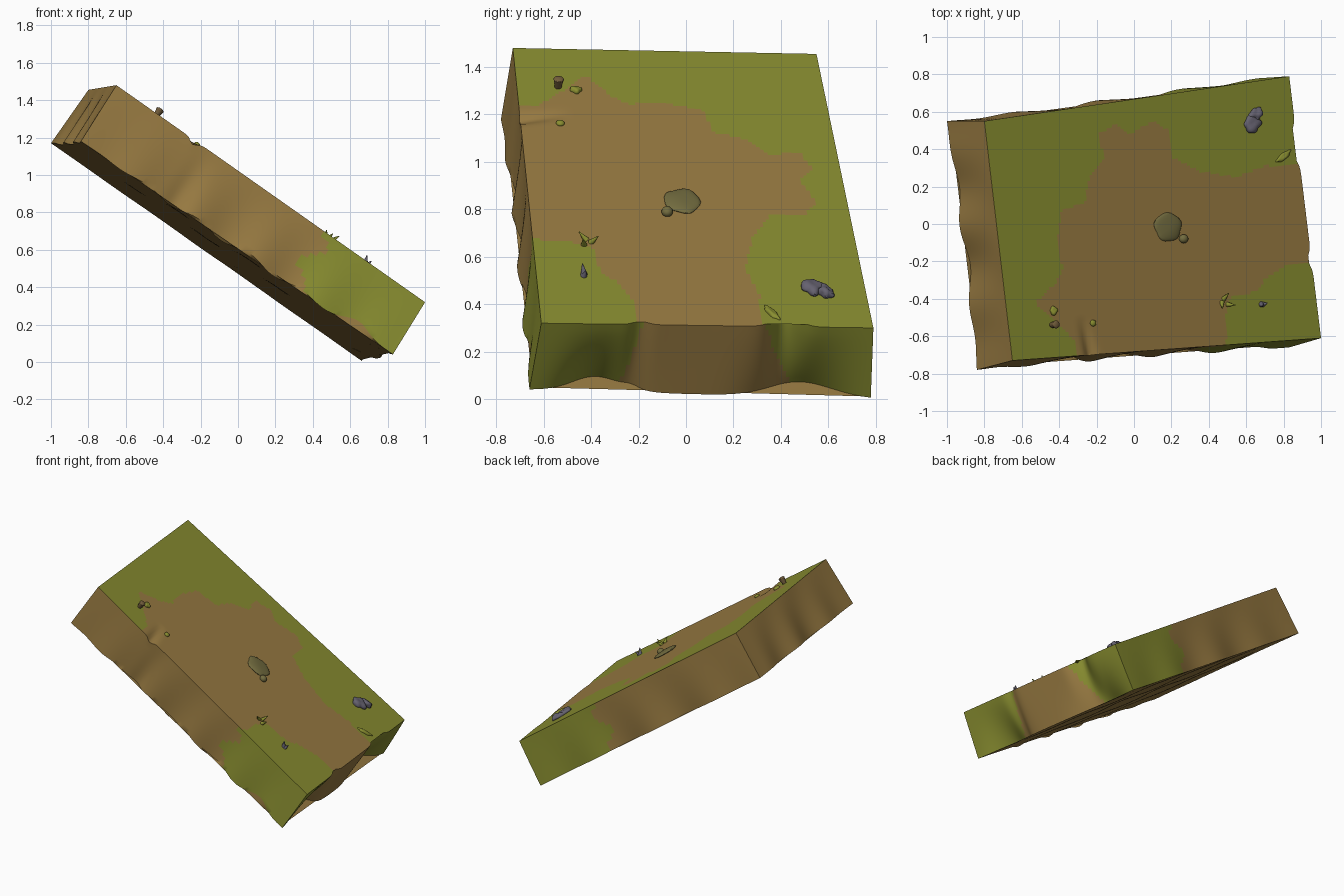
import bpy, bmesh, math, random
from mathutils import Vector, Matrix

if "Cube" in bpy.data.objects:
    bpy.data.objects.remove(bpy.data.objects["Cube"])

random.seed(4)


def mat(name, rgb):
    m = bpy.data.materials.new(name)
    m.diffuse_color = (*rgb, 1)
    m.use_nodes = True
    m.node_tree.nodes["Principled BSDF"].inputs["Base Color"].default_value = m.diffuse_color
    return m


EARTH = mat("brown_earth", (0.32, 0.20, 0.055))
GRASS = mat("green_grass", (0.25, 0.27, 0.03))
OLIVE = mat("dark_olive", (0.17, 0.15, 0.05))
GREY = mat("grey_stone", (0.13, 0.12, 0.16))
BARK = mat("stump_brown", (0.17, 0.11, 0.045))

# Eight slab corners, keyed by (along, across, up)
C = {(0, 0, 1): (-0.65, -0.73, 1.48), (0, 1, 1): (-0.80, 0.55, 1.455),
     (1, 0, 1): (1.00, -0.61, 0.32), (1, 1, 1): (0.83, 0.79, 0.30),
     (0, 0, 0): (-0.84, -0.78, 1.18), (0, 1, 0): (-1.00, 0.55, 1.17),
     (1, 0, 0): (0.83, -0.66, 0.04), (1, 1, 0): (0.67, 0.78, 0.0)}
C = {k: Vector(v) for k, v in C.items()}


def point(u, v, w):
    p = Vector()
    for (a, b, c), q in C.items():
        p += q * (u if a else 1 - u) * (v if b else 1 - v) * (w if c else 1 - w)
    return p


def bump(x, centre, width):
    return math.exp(-((x - centre) / width) ** 2)


def sculpted(u, v, w):
    """Slab point with worn lower rims and a few dents."""
    low, inside_u, inside_v = 1 - w, math.sin(math.pi * u), math.sin(math.pi * v)
    du = dv = dw = 0
    if u > 0.999:      # right end: undercut beside a central lobe, rim notches
        du -= 0.055 * low ** 1.5 * (bump(v, 0.2, 0.1) + bump(v, 0.8, 0.13))
        du -= 0.045 * bump(v, 0.74, 0.05) * w + 0.012 * bump(v, 0.3, 0.03)
    if v < 0.001:      # front: wavy lower edge and a crease
        dv += low * inside_u * (0.012 + 0.012 * math.sin(u * 31))
        dv += 0.02 * bump(u, 0.3, 0.03) * low
        dw += low ** 2 * (0.12 * bump(u, 0.88, 0.05) + 0.04 * inside_u * math.sin(u * 38))
    if v > 0.999:      # back: gentle waves
        dv -= 0.012 * inside_u * low * (1 + math.sin(u * 23))
    if u < 0.001:      # left end
        du += 0.01 * inside_v * low * (1 + math.sin(v * 19))
    if w < 0.001:      # underside
        dw += 0.04 * inside_u * inside_v * (math.sin(u * 27 + 2) * math.cos(v * 9) + 0.4)
    if w > 0.999:      # crease running in from the front edge
        dw -= 0.07 * bump(u, 0.255 - v * 0.1, 0.015) * max(0, 1 - v / 0.16)
    return point(u + du, v + dv, w + dw)


# Bare earth outline on the top, in plan
PATCH = [(-0.25, -0.9), (-0.32, -0.62), (-0.42, -0.52), (-0.53, -0.42), (-0.42, -0.32),
         (-0.38, -0.24), (-0.41, -0.1), (-0.39, 0.07), (-0.26, 0.12), (-0.24, 0.25),
         (-0.16, 0.35), (-0.19, 0.48), (-0.1, 0.53), (-0.02, 0.48), (0.1, 0.55),
         (0.19, 0.5), (0.2, 0.36), (0.35, 0.28), (0.55, 0.25), (0.7, 0.31),
         (0.98, 0.32), (1.1, -0.2), (0.82, -0.22), (0.7, -0.29), (0.66, -0.36),
         (0.52, -0.39), (0.49, -0.48), (0.5, -0.9)]


def in_patch(x, y):
    hit = False
    for (x1, y1), (x2, y2) in zip(PATCH, PATCH[1:] + PATCH[:1]):
        if (y1 > y) != (y2 > y) and x < x1 + (y - y1) * (x2 - x1) / (y2 - y1):
            hit = not hit
    return hit


def is_grass(axis, side, u, v, w):
    if axis == 2:
        p = point(u, v, 1)
        return side == 1 and not in_patch(p.x, p.y)
    if axis == 1:
        edge = 0.68 + 0.025 * math.sin(w * 9 + 1)
        return u > (edge if side == 0 else edge - 0.02)
    if side == 1:
        return v < 0.29 + 0.04 * (w - 0.5) or v > 0.67 + 0.1 * (1 - w)
    return False


# Terrain slab: a subdivided, skewed box
N = (110, 90, 10)
bm = bmesh.new()
verts = {}


def vert(idx):
    if idx not in verts:
        verts[idx] = bm.verts.new(sculpted(*(i / n for i, n in zip(idx, N))))
    return verts[idx]


for axis in range(3):
    a, b = [k for k in range(3) if k != axis]
    for side in (0, 1):
        for i in range(N[a]):
            for j in range(N[b]):
                ring = []
                for di, dj in ((0, 0), (1, 0), (1, 1), (0, 1)):
                    idx = [0, 0, 0]
                    idx[axis], idx[a], idx[b] = side * N[axis], i + di, j + dj
                    ring.append(vert(tuple(idx)))
                f = bm.faces.new(ring)
                mid = [0, 0, 0]
                mid[axis], mid[a], mid[b] = side, (i + 0.5) / N[a], (j + 0.5) / N[b]
                f.material_index = int(is_grass(axis, side, *mid))
bmesh.ops.recalc_face_normals(bm, faces=bm.faces)


def finish(bm, name, mats, angle=40):
    me = bpy.data.meshes.new(name)
    bm.to_mesh(me)
    bm.free()
    ob = bpy.data.objects.new(name, me)
    bpy.context.collection.objects.link(ob)
    for m in mats:
        me.materials.append(m)
    bpy.ops.object.select_all(action='DESELECT')
    ob.select_set(True)
    bpy.context.view_layer.objects.active = ob
    bpy.ops.object.shade_smooth_by_angle(angle=math.radians(angle))
    return ob


finish(bm, "terrain_slab", [EARTH, GRASS])

# Frame of the sloping top, for placing details
X = (C[1, 0, 1] - C[0, 0, 1]).normalized()
Z = X.cross(C[0, 1, 1] - C[0, 0, 1]).normalized()
TILT = Matrix((X, Z.cross(X), Z)).transposed().to_4x4()


def on_top(x, y, lift=0):
    u, v = 0.5, 0.5
    for _ in range(25):
        p = point(u, v, 1)
        u += (x - p.x) / 1.65
        v += (y - p.y) / 1.35
    return point(u, v, 1) + Z * lift


def blob(name, x, y, size, m, lift=0, rough=0.0, spin=0):
    b = bmesh.new()
    bmesh.ops.create_icosphere(b, subdivisions=3, radius=1)
    ph = random.random() * 6
    for q in b.verts:
        q.co *= 1 + rough * math.sin(q.co.x * 3 + ph) * math.cos(q.co.y * 4 + ph)
    b.transform(Matrix.Translation(on_top(x, y, lift)) @ TILT
                @ Matrix.Rotation(spin, 4, 'Z') @ Matrix.Diagonal((*size, 1)))
    return finish(b, name, [m])


def cone(name, x, y, r1, r2, h, m, lean=(0, 0, 0)):
    b = bmesh.new()
    bmesh.ops.create_cone(b, cap_ends=True, segments=10, radius1=r1, radius2=r2, depth=h)
    d = (Z + Vector(lean)).normalized()
    b.transform(Matrix.Translation(on_top(x, y) + d * h * 0.45)
                @ d.to_track_quat('Z', 'Y').to_matrix().to_4x4())
    return finish(b, name, [m])


# Flat olive boulder with a pebble
blob("flat_boulder", 0.18, -0.02, (0.088, 0.078, 0.014), OLIVE, 0.004, 0.1)
blob("boulder_pebble", 0.26, -0.08, (0.026, 0.024, 0.022), OLIVE, 0.01)
# Grey rocks
blob("grey_rock_large", 0.63, 0.53, (0.05, 0.045, 0.022), GREY, 0.008, 0.25)
blob("grey_rock_small", 0.65, 0.585, (0.045, 0.035, 0.022), GREY, 0.008, 0.3, 0.6)
cone("grey_shard_left", 0.68, -0.43, 0.016, 0.002, 0.05, GREY, (-0.4, -0.2, 0))
cone("grey_shard_right", 0.69, -0.43, 0.014, 0.002, 0.035, GREY, (0.3, 0.2, 0))
# Stump and tufts
cone("small_stump", -0.44, -0.54, 0.014, 0.022, 0.045, BARK)
blob("stump_cap", -0.44, -0.54, (0.022, 0.022, 0.01), BARK, 0.04)
blob("grass_mound", -0.43, -0.465, (0.022, 0.024, 0.015), GRASS, 0.003, 0.2)
blob("crease_mound", -0.22, -0.53, (0.018, 0.018, 0.012), GRASS, 0.003)
for i, (dx, dy, lean) in enumerate([(0, 0, (-0.5, -0.8, 0)), (0.01, 0.02, (0.3, 0.9, 0)),
                                    (0.03, -0.01, (0.9, -0.2, 0))]):
    cone(f"grass_blade_{i + 1}", 0.47 + dx, -0.42 + dy, 0.014, 0.002, 0.05, GRASS, lean)
# Grassy fold by the notch on the right rim
blob("rim_tuft", 0.80, 0.36, (0.055, 0.018, 0.012), GRASS, 0.0, 0.2, 0.5)
